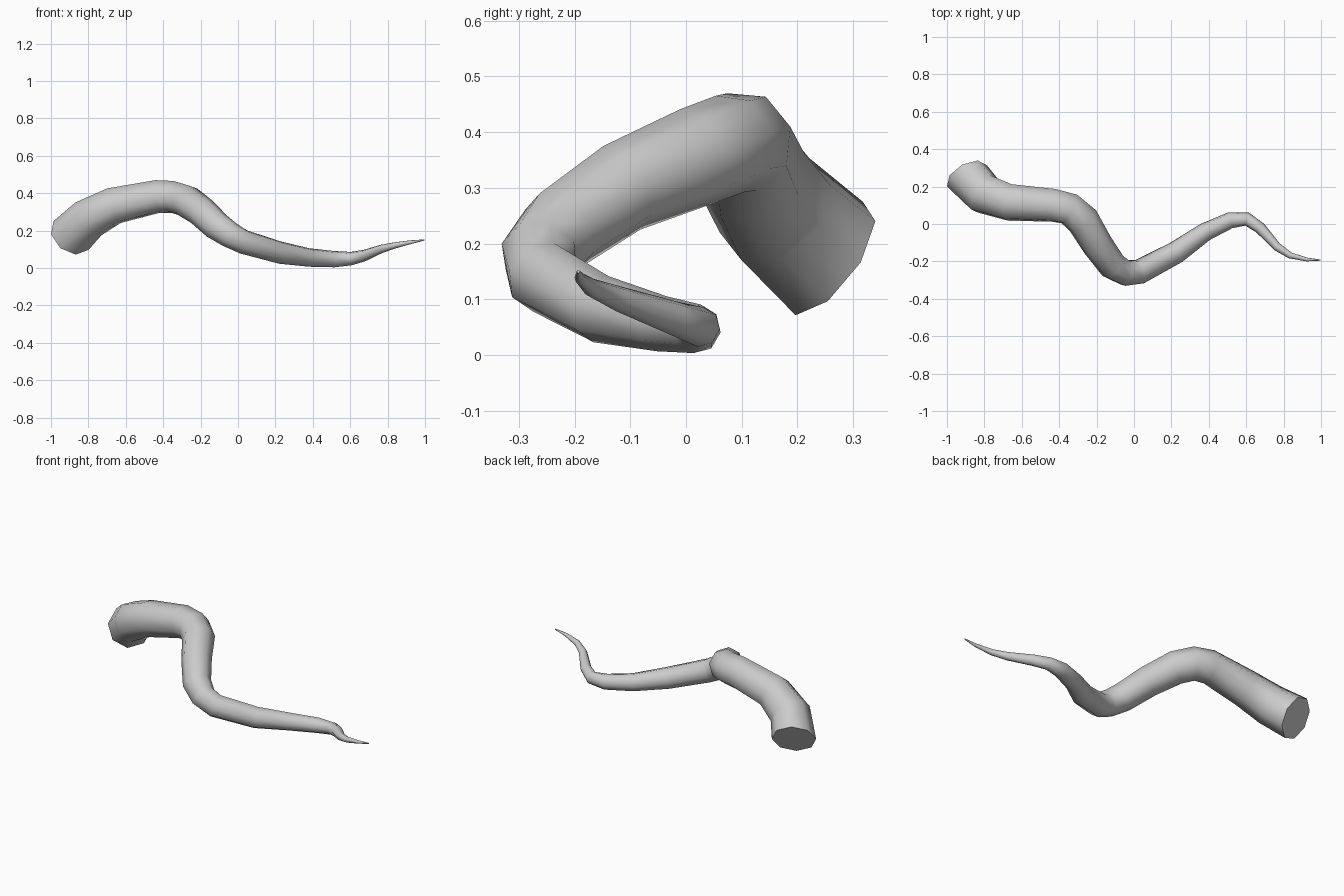
import bpy, bmesh, math
from mathutils import Vector

cube = bpy.data.objects.get("Cube")
if cube:
    bpy.data.objects.remove(cube, do_unlink=True)

SIDES = 8

# Centreline of the tentacle from thick root to thin tip: x, y, z, radius
path = [
    (-.893, .257, .173, .121), (-.80, .16, .262, .113),
    (-.663, .115, .333, .102), (-.43, .10, .382, .092),
    (-.345, .08, .379, .09), (-.273, .018, .356, .09),
    (-.193, -.115, .30, .083), (-.113, -.225, .224, .078),
    (-.045, -.262, .178, .072), (.03, -.255, .139, .067),
    (.225, -.152, .082, .061), (.38, -.043, .056, .05),
    (.515, .02, .047, .044), (.605, .026, .05, .036),
    (.675, -.022, .066, .031), (.765, -.122, .101, .023),
    (.835, -.168, .12, .017), (.925, -.19, .138, .01),
    (.998, -.193, .15, .003),
]
points = [Vector(p[:3]) for p in path]


def tangent(i):
    if i == 0:
        return Vector((.42, -.73, .54)).normalized()
    ahead = points[min(i + 1, len(points) - 1)] - points[i]
    behind = points[i] - points[i - 1]
    return (ahead.normalized() + behind.normalized()).normalized()


# Sweep an octagon along the centreline without twisting it
bm = bmesh.new()
rings = []
side = Vector((-.107, -.057, .007))
for i, centre in enumerate(points):
    t = tangent(i)
    side = (side - t * side.dot(t)).normalized()
    up = t.cross(side)
    ring = []
    for k in range(SIDES):
        a = math.tau * k / SIDES
        ring.append(bm.verts.new(centre + path[i][3] * (side * math.cos(a) + up * math.sin(a))))
    rings.append(ring)

for lower, upper in zip(rings, rings[1:]):
    for k in range(SIDES):
        n = (k + 1) % SIDES
        bm.faces.new((lower[k], lower[n], upper[n], upper[k])).smooth = True

# Flat cap at the root, tiny cap at the tip
caps = [bm.faces.new(rings[0]), bm.faces.new(rings[-1])]
bmesh.ops.recalc_face_normals(bm, faces=bm.faces)
for cap in caps:
    for edge in cap.edges:
        edge.smooth = False

mesh = bpy.data.meshes.new("tentacle")
bm.to_mesh(mesh)
bm.free()
tentacle = bpy.data.objects.new("tentacle", mesh)
bpy.context.collection.objects.link(tentacle)

# Plain grey skin
grey = bpy.data.materials.new("light grey")
grey.use_nodes = True
colour = (.6, .6, .6, 1)
grey.diffuse_color = colour
grey.node_tree.nodes["Principled BSDF"].inputs["Base Color"].default_value = colour
mesh.materials.append(grey)
